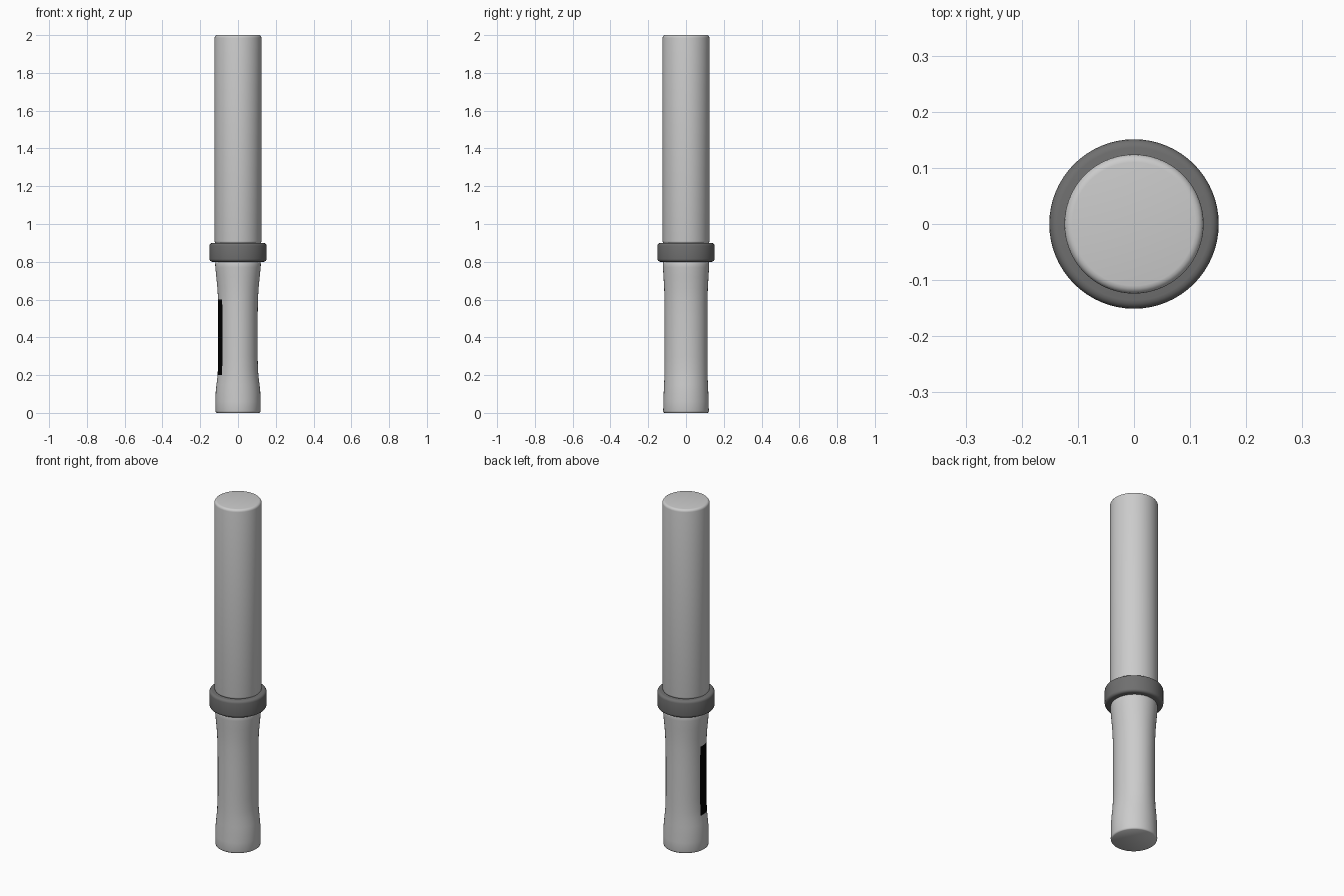
import bpy, bmesh
from math import cos, sin, radians, pi

if "Cube" in bpy.data.objects:
    bpy.data.objects.remove(bpy.data.objects["Cube"])

SEGS = 64


def material(name, v):
    m = bpy.data.materials.new(name)
    m.diffuse_color = (v, v, v, 1)
    m.use_nodes = True
    m.node_tree.nodes["Principled BSDF"].inputs["Base Color"].default_value = m.diffuse_color
    return m


def finish(bm, name, mat=None):
    me = bpy.data.meshes.new(name)
    bm.to_mesh(me)
    bm.free()
    ob = bpy.data.objects.new(name, me)
    bpy.context.collection.objects.link(ob)
    if mat:
        me.materials.append(mat)
    bpy.ops.object.select_all(action='DESELECT')
    ob.select_set(True)
    bpy.context.view_layer.objects.active = ob
    bpy.ops.object.shade_smooth_by_angle(angle=radians(50))
    return ob


def loft(name, rings, mat=None):
    """Capped solid from elliptical rings (z, x radius, y radius)."""
    bm = bmesh.new()
    loops = [[bm.verts.new((rx * cos(2 * pi * i / SEGS), ry * sin(2 * pi * i / SEGS), z))
              for i in range(SEGS)] for z, rx, ry in rings]
    for a, b in zip(loops, loops[1:]):
        for i in range(SEGS):
            j = (i + 1) % SEGS
            bm.faces.new((a[i], a[j], b[j], b[i]))
    bm.faces.new(loops[0][::-1])
    bm.faces.new(loops[-1])
    return finish(bm, name, mat)


def rounded(name, z0, z1, r, bevel, mat=None):
    """Round drum with softened rims."""
    arc = [(bevel * (1 - sin(radians(a))), bevel * (1 - cos(radians(a)))) for a in (0, 22, 45, 68, 90)]
    low = [(z0 + dr, r - dz, r - dz) for dz, dr in arc]
    high = [(z1 - (z - z0), rx, ry) for z, rx, ry in reversed(low)]
    return loft(name, low + high, mat)


# Upper barrel and dark collar
rounded("upper_barrel", 0.895, 2.0, 0.124, 0.014)
rounded("collar", 0.80, 0.90, 0.151, 0.015, material("dark_grey", 0.16))

# Handle: slightly oval waist with flared ends
loft("handle", [
    (0.0, 0.113, 0.115), (0.003, 0.117, 0.119), (0.01, 0.119, 0.121), (0.06, 0.119, 0.119),
    (0.11, 0.118, 0.118), (0.15, 0.114, 0.116), (0.19, 0.109, 0.1145), (0.23, 0.1055, 0.1135),
    (0.3, 0.104, 0.113), (0.5, 0.104, 0.113), (0.6, 0.1055, 0.114), (0.66, 0.109, 0.1155),
    (0.72, 0.115, 0.119), (0.77, 0.120, 0.122), (0.79, 0.121, 0.123), (0.797, 0.119, 0.121),
    (0.803, 0.114, 0.116)])

# Black inset panel wrapped around the left side of the handle
bm = bmesh.new()
n = 12
cols = []
for i in range(n + 1):
    t = radians(171 + 47 * i / n)
    cols.append([bm.verts.new((rx * cos(t), ry * sin(t), z)) for z, rx, ry in
                 ((0.2, 0.109, 0.115), (0.23, 0.1062, 0.1142), (0.3, 0.1047, 0.1137),
                  (0.5, 0.1047, 0.1137), (0.6, 0.1062, 0.1147))])
for a, b in zip(cols, cols[1:]):
    for k in range(4):
        bm.faces.new((a[k], b[k], b[k + 1], a[k + 1]))
finish(bm, "side_panel", material("black", 0.0))
